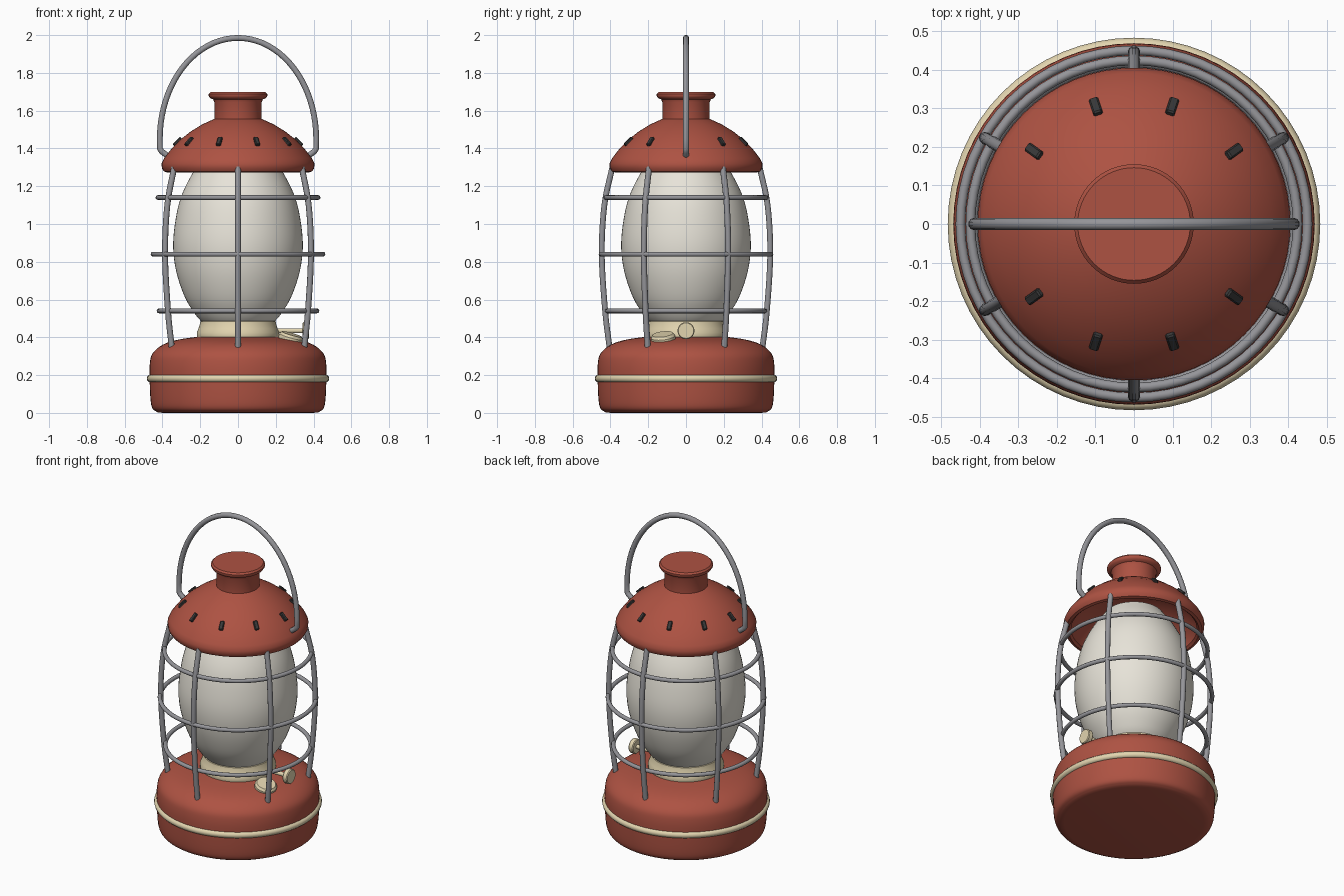
import bpy, bmesh, math
from mathutils import Vector, Matrix

if "Cube" in bpy.data.objects:
    bpy.data.objects.remove(bpy.data.objects["Cube"])

TAU = math.tau


def material(name, r, g, b):
    m = bpy.data.materials.new(name)
    m.diffuse_color = (r, g, b, 1)
    m.use_nodes = True
    m.node_tree.nodes["Principled BSDF"].inputs["Base Color"].default_value = m.diffuse_color
    return m


RED = material("red_enamel", 0.42, 0.085, 0.055)
CREAM = material("cream", 0.76, 0.66, 0.43)
GLASS = material("frosted_glass", 0.80, 0.77, 0.69)
STEEL = material("steel", 0.30, 0.30, 0.32)
DARK = material("dark_vent", 0.04, 0.04, 0.04)


def finish(ob, mat, angle=35):
    ob.data.materials.clear()
    ob.data.materials.append(mat)
    bpy.ops.object.select_all(action='DESELECT')
    ob.select_set(True)
    bpy.context.view_layer.objects.active = ob
    bpy.ops.object.shade_smooth_by_angle(angle=math.radians(angle))
    return ob


def from_bmesh(name, bm, mat, matrix=None):
    bmesh.ops.recalc_face_normals(bm, faces=bm.faces[:])
    me = bpy.data.meshes.new(name)
    bm.to_mesh(me)
    bm.free()
    ob = bpy.data.objects.new(name, me)
    bpy.context.collection.objects.link(ob)
    if matrix is not None:
        ob.matrix_world = matrix
    return finish(ob, mat)


def lathe(name, profile, mat, segs=64, matrix=None, closed=False):
    """Revolve an (r, z) profile about z; points at r = 0 merge to a pole."""
    bm = bmesh.new()
    pts = list(profile) + ([profile[0]] if closed else [])
    vs = [bm.verts.new((r, 0, z)) for r, z in pts]
    es = [bm.edges.new(p) for p in zip(vs, vs[1:])]
    bmesh.ops.spin(bm, geom=vs + es, cent=(0, 0, 0), axis=(0, 0, 1),
                   angle=TAU, steps=segs, use_duplicate=False)
    bmesh.ops.remove_doubles(bm, verts=bm.verts[:], dist=1e-4)
    return from_bmesh(name, bm, mat, matrix)


def spline(pts, n=6):
    """Catmull-Rom smoothing of a point list."""
    p = [Vector(q) for q in pts]
    p = [2 * p[0] - p[1]] + p + [2 * p[-1] - p[-2]]
    out = []
    for a, b, c, d in zip(p, p[1:], p[2:], p[3:]):
        for i in range(n):
            t = i / n
            out.append(0.5 * (2 * b + (c - a) * t + (2 * a - 5 * b + 4 * c - d) * t * t
                              + (3 * b - a - 3 * c + d) * t ** 3))
    return [tuple(v) for v in out] + [tuple(p[-2])]


def tube(name, pts, radius, mat):
    cu = bpy.data.curves.new(name, 'CURVE')
    cu.dimensions = '3D'
    cu.bevel_depth = radius
    cu.bevel_resolution = 3
    cu.use_fill_caps = True
    s = cu.splines.new('POLY')
    s.points.add(len(pts) - 1)
    for q, c in zip(s.points, pts):
        q.co = (*c, 1)
    ob = bpy.data.objects.new(name, cu)
    bpy.context.collection.objects.link(ob)
    bpy.ops.object.select_all(action='DESELECT')
    ob.select_set(True)
    bpy.context.view_layer.objects.active = ob
    bpy.ops.object.convert(target='MESH')
    return finish(bpy.context.view_layer.objects.active, mat, 50)


def torus(name, major, minor, z, mat):
    ring = [(major + minor * math.cos(TAU * i / 12), z + minor * math.sin(TAU * i / 12))
            for i in range(12)]
    return lathe(name, ring, mat, closed=True)


# fuel tank base and its band
lathe("tank", [(0, 0)] + [(0.40, 0)] + spline(
    [(0.425, 0.003), (0.452, 0.022), (0.463, 0.07), (0.468, 0.18), (0.467, 0.26),
     (0.452, 0.315), (0.40, 0.36), (0.32, 0.387), (0.20, 0.405)], 4) + [(0, 0.405)], RED)
torus("tank_band", 0.463, 0.02, 0.182, CREAM)

# burner collar
lathe("burner_collar", [(0, 0.39), (0.213, 0.39), (0.218, 0.40), (0.218, 0.425), (0.21, 0.445),
                        (0.202, 0.47), (0.20, 0.484), (0.19, 0.488), (0, 0.488)], CREAM)

# glass globe
lathe("globe", [(0, 0.47)] + spline(
    [(0.185, 0.475), (0.225, 0.52), (0.28, 0.61), (0.325, 0.74), (0.343, 0.87), (0.334, 1.0),
     (0.303, 1.14), (0.24, 1.27), (0.17, 1.37)], 5) + [(0, 1.37)], GLASS)

# hood with chimney, hollow underneath
lathe("hood", [(0, 1.51), (0.12, 1.50), (0.22, 1.46), (0.30, 1.40), (0.355, 1.32), (0.362, 1.285),
               (0.375, 1.273), (0.392, 1.278), (0.403, 1.295), (0.405, 1.32), (0.392, 1.347),
               (0.355, 1.395), (0.31, 1.443), (0.25, 1.49), (0.19, 1.527), (0.14, 1.55),
               (0.125, 1.556)], RED)
lathe("chimney", [(0, 1.54), (0.125, 1.54), (0.125, 1.645), (0.132, 1.66), (0.148, 1.667),
                  (0.155, 1.678), (0.155, 1.688), (0.146, 1.698), (0, 1.698)], RED)

# vent slots around the hood
for i in range(10):
    bm = bmesh.new()
    bmesh.ops.create_cube(bm, size=1, matrix=Matrix.Diagonal((0.056, 0.025, 0.03, 1)))
    bmesh.ops.bevel(bm, geom=bm.edges[:], offset=0.004, segments=1, affect='EDGES')
    m = (Matrix.Rotation(TAU * i / 10, 4, 'Z') @ Matrix.Translation((0.316, 0, 1.432))
         @ Matrix.Rotation(math.radians(44), 4, 'Y'))
    from_bmesh(f"vent_{i + 1}", bm, DARK, m)

# cage ribs and rings
rib = spline([(0.404, 0.34), (0.428, 0.54), (0.446, 0.84), (0.432, 1.10), (0.39, 1.30)], 5)
for i in range(6):
    a = math.radians(30 + 60 * i)
    tube(f"cage_rib_{i + 1}", [(r * math.cos(a), r * math.sin(a), z) for r, z in rib], 0.016, STEEL)
for label, r, z in (("lower", 0.418, 0.54), ("middle", 0.45, 0.84), ("upper", 0.424, 1.14)):
    torus(f"cage_ring_{label}", r, 0.0125, z, STEEL)

# carrying handle
arch = [(0.414 * math.cos(t), 0, 1.45 + 0.535 * math.sin(t))
        for t in (math.pi * i / 40 for i in range(41))]
hook = [(0.365, 0, 1.355), (0.405, 0, 1.385), (0.414, 0, 1.40)]
tube("handle", hook + arch + [(-x, y, z) for x, y, z in reversed(hook)], 0.016, STEEL)

# wick knob and shaft
turn = Matrix.Translation((0, 0, 0.435)) @ Matrix.Rotation(math.pi / 2, 4, 'Y')
lathe("wick_shaft", [(0, 0.18), (0.013, 0.18), (0.013, 0.35), (0, 0.35)], CREAM, 16, turn)
lathe("wick_knob", [(0, 0.342), (0.041, 0.342), (0.045, 0.347), (0.045, 0.37), (0.041, 0.375),
                    (0, 0.375)], CREAM, 24, turn)

# filler cap, leaning outwards
lean = (Matrix.Translation((0.278, -0.12, 0.392)) @ Matrix.Rotation(math.atan2(-0.12, 0.278), 4, 'Z')
        @ Matrix.Rotation(math.radians(17), 4, 'Y'))
lathe("filler_cap", [(0, -0.035), (0.065, -0.035), (0.065, 0.012), (0.055, 0.026), (0, 0.026)],
      CREAM, 24, lean)
